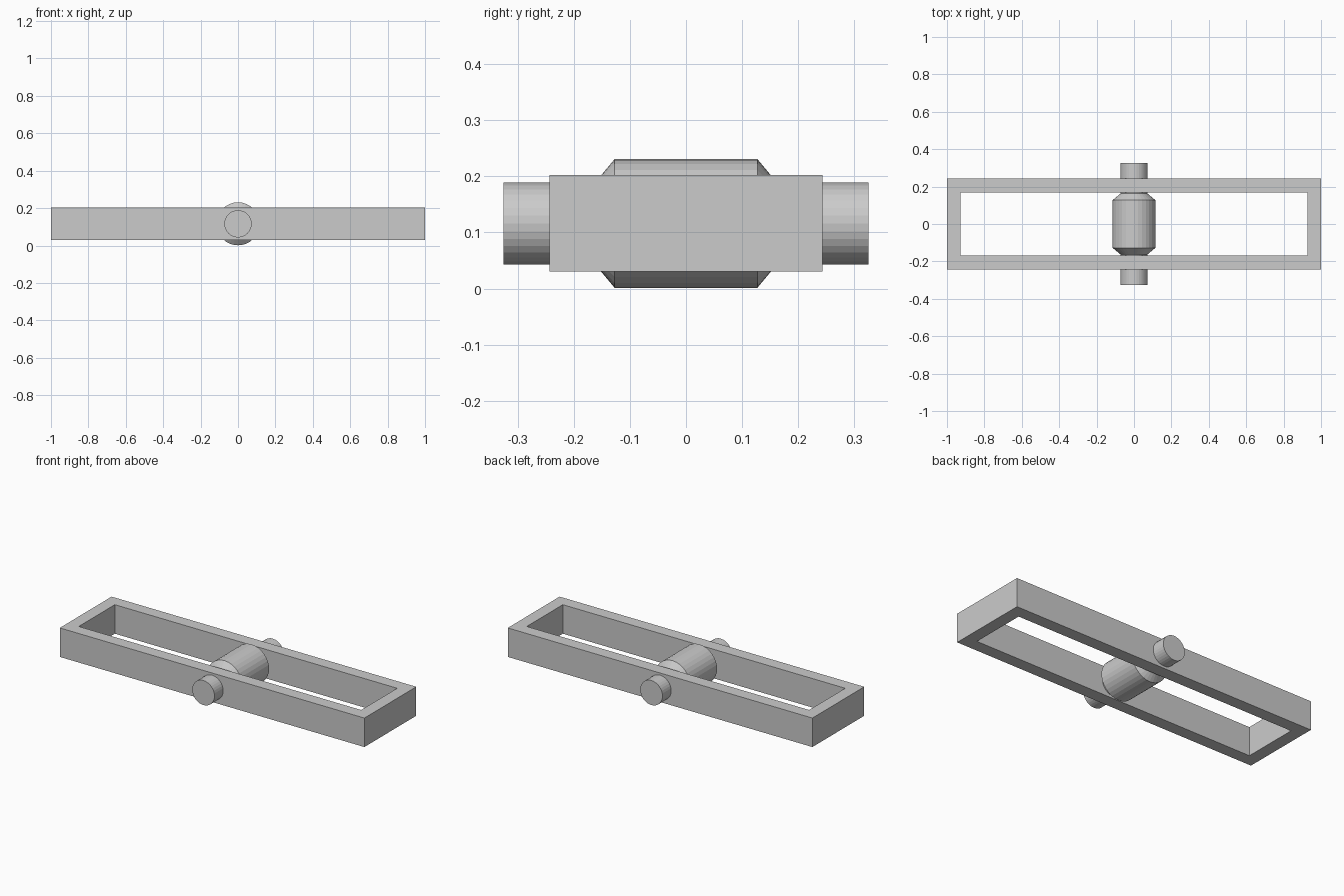
import bpy, bmesh, math
from mathutils import Vector

cube = bpy.data.objects.get("Cube")
if cube:
    bpy.data.objects.remove(cube)

AXIS_Z = 0.116
SIDES = 32


def make_material(name, color):
    mat = bpy.data.materials.new(name)
    mat.use_nodes = True
    mat.diffuse_color = color
    mat.node_tree.nodes["Principled BSDF"].inputs["Base Color"].default_value = color
    return mat


def finish(name, bm, mat):
    bmesh.ops.recalc_face_normals(bm, faces=bm.faces)
    mesh = bpy.data.meshes.new(name)
    bm.to_mesh(mesh)
    bm.free()
    mesh.materials.append(mat)
    obj = bpy.data.objects.new(name, mesh)
    bpy.context.collection.objects.link(obj)
    return obj


def rectangle(bm, half_x, half_y, z):
    return [bm.verts.new((sx * half_x, sy * half_y, z))
            for sx, sy in ((-1, -1), (1, -1), (1, 1), (-1, 1))]


def turned(name, profile, mat):
    """Closed solid turned about the y axis from (y, radius) pairs."""
    bm = bmesh.new()
    rings = []
    for y, r in profile:
        angles = [math.tau * i / SIDES for i in range(SIDES)]
        rings.append([bm.verts.new((r * math.cos(a), y, AXIS_Z + r * math.sin(a)))
                      for a in angles])
    for a, b in zip(rings, rings[1:]):
        for i in range(SIDES):
            j = (i + 1) % SIDES
            bm.faces.new((a[i], a[j], b[j], b[i]))
    bm.faces.new(rings[0])
    bm.faces.new(rings[-1])
    return finish(name, bm, mat)


grey = make_material("plain grey", (0.6, 0.6, 0.6, 1))

# Open rectangular frame: four loops of corners joined in a ring
bm = bmesh.new()
low, high = 0.03, 0.202
loops = [rectangle(bm, 1.0, 0.243, low), rectangle(bm, 1.0, 0.243, high),
         rectangle(bm, 0.927, 0.169, high), rectangle(bm, 0.927, 0.169, low)]
for k in range(4):
    a, b = loops[k], loops[(k + 1) % 4]
    for i in range(4):
        j = (i + 1) % 4
        bm.faces.new((a[i], a[j], b[j], b[i]))
finish("frame", bm, grey)

# Axle with a chamfered barrel in the middle
half = [(0.325, 0.073), (0.162, 0.073), (0.127, 0.115)]
profile = [(-y, r) for y, r in half] + half[::-1]
turned("axle_and_barrel", profile, grey)
